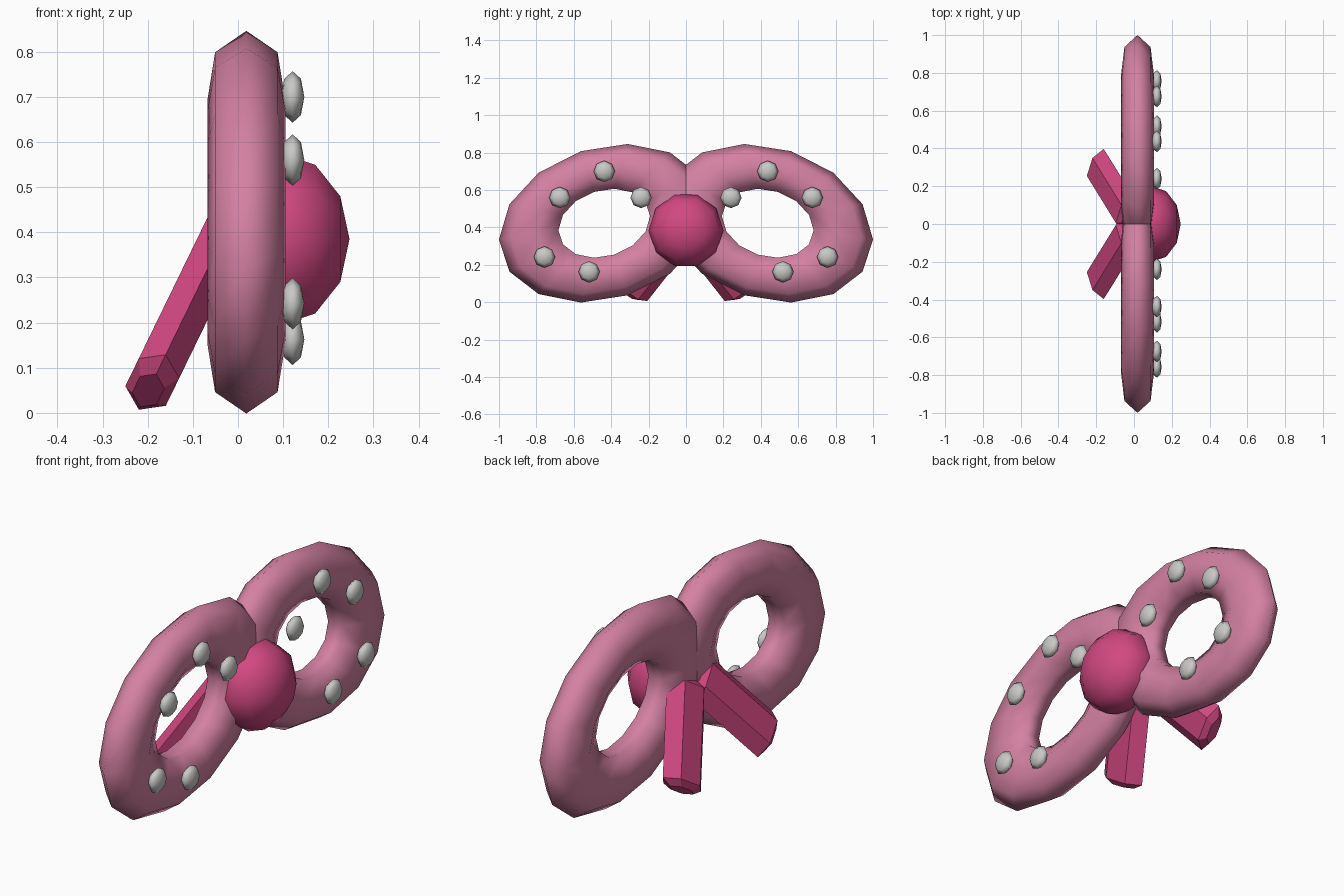
import bpy, bmesh, math
from mathutils import Vector, Matrix

if "Cube" in bpy.data.objects:
    bpy.data.objects.remove(bpy.data.objects["Cube"])


def material(name, rgb):
    m = bpy.data.materials.new(name)
    m.diffuse_color = (*rgb, 1)
    m.use_nodes = True
    m.node_tree.nodes["Principled BSDF"].inputs["Base Color"].default_value = m.diffuse_color
    return m


PINK = material("dusty pink", (0.66, 0.22, 0.36))
ROSE = material("deep rose", (0.64, 0.065, 0.22))
SILVER = material("silver grey", (0.58, 0.58, 0.57))


def finish(name, bm, mat, smooth):
    bmesh.ops.recalc_face_normals(bm, faces=bm.faces)
    me = bpy.data.meshes.new(name)
    bm.to_mesh(me)
    bm.free()
    me.materials.append(mat)
    for p in me.polygons:
        p.use_smooth = smooth
    ob = bpy.data.objects.new(name, me)
    bpy.context.collection.objects.link(ob)
    return ob


def skin(bm, rings, closed):
    """Bridge equal rings of points into a tube, capped or closed on itself."""
    rows = [[bm.verts.new(p) for p in r] for r in rings]
    n = len(rows[0])
    for i in range(len(rows) if closed else len(rows) - 1):
        a, b = rows[i], rows[(i + 1) % len(rows)]
        for j in range(n):
            k = (j + 1) % n
            bm.faces.new((a[j], a[k], b[k], b[j]))
    if not closed:
        bm.faces.new(rows[0])
        bm.faces.new(rows[-1])


def ellipsoid(name, loc, radii, segs, rings, mat):
    """Low-poly ball with its poles along x."""
    bm = bmesh.new()
    bmesh.ops.create_uvsphere(bm, u_segments=segs, v_segments=rings, radius=1)
    turn = Matrix.Rotation(math.pi / 2, 4, 'Y')
    bm.transform(Matrix.Translation(loc) @ Matrix.Diagonal((*radii, 1)) @ turn)
    return finish(name, bm, mat, True)


def bow_loop(name, side):
    """Sheared, flattened 14 x 7 torus."""
    rings = []
    for i in range(14):
        t = 2 * math.pi * i / 14
        ring = []
        for j in range(7):
            p = 2 * math.pi * j / 7
            rho = 0.703 + 0.297 * math.cos(p)
            c, s = rho * math.cos(t), rho * math.sin(t)
            ring.append((0.0185 + 0.0885 * math.sin(p),
                         side * (0.437 + 0.563 * c),
                         0.4225 - 0.087 * c + 0.415 * s))
        rings.append(ring)
    bm = bmesh.new()
    skin(bm, rings, True)
    return finish(name, bm, PINK, True)


def tail(name, side):
    """Flattened hexagonal ribbon tail with chamfered ends."""
    d = Vector((-0.357, 0.579, -0.733)).normalized()
    f = Vector((0.899, 0, -0.438)).normalized()
    g = d.cross(f)
    end = Vector((-0.19, 0.302, 0.068))
    rings = []
    for s, k in ((-0.455, 0.6), (-0.43, 1), (0, 1), (0.025, 0.6)):
        ring = []
        for j in range(6):
            a = math.pi * j / 3
            p = end + d * s + (g * 0.117 * math.cos(a) + f * 0.0575 * math.sin(a)) * k
            ring.append((p.x, side * p.y, p.z))
        rings.append(ring)
    bm = bmesh.new()
    skin(bm, rings, False)
    return finish(name, bm, ROSE, False)


# Central knot
ellipsoid("knot", (0.095, 0, 0.385), (0.152, 0.2, 0.2), 10, 6, ROSE)

# Loops, tails and studs on both sides
STUDS = [(0.437, 0.70), (0.675, 0.56), (0.24, 0.56), (0.757, 0.242), (0.518, 0.163)]
for label, side in (("left", -1), ("right", 1)):
    bow_loop(label + "_loop", side)
    tail(label + "_tail", side)
    for i, (y, z) in enumerate(STUDS):
        ellipsoid(f"{label}_stud_{i + 1}", (0.121, side * y, z),
                  (0.026, 0.057, 0.057), 8, 4, SILVER)
